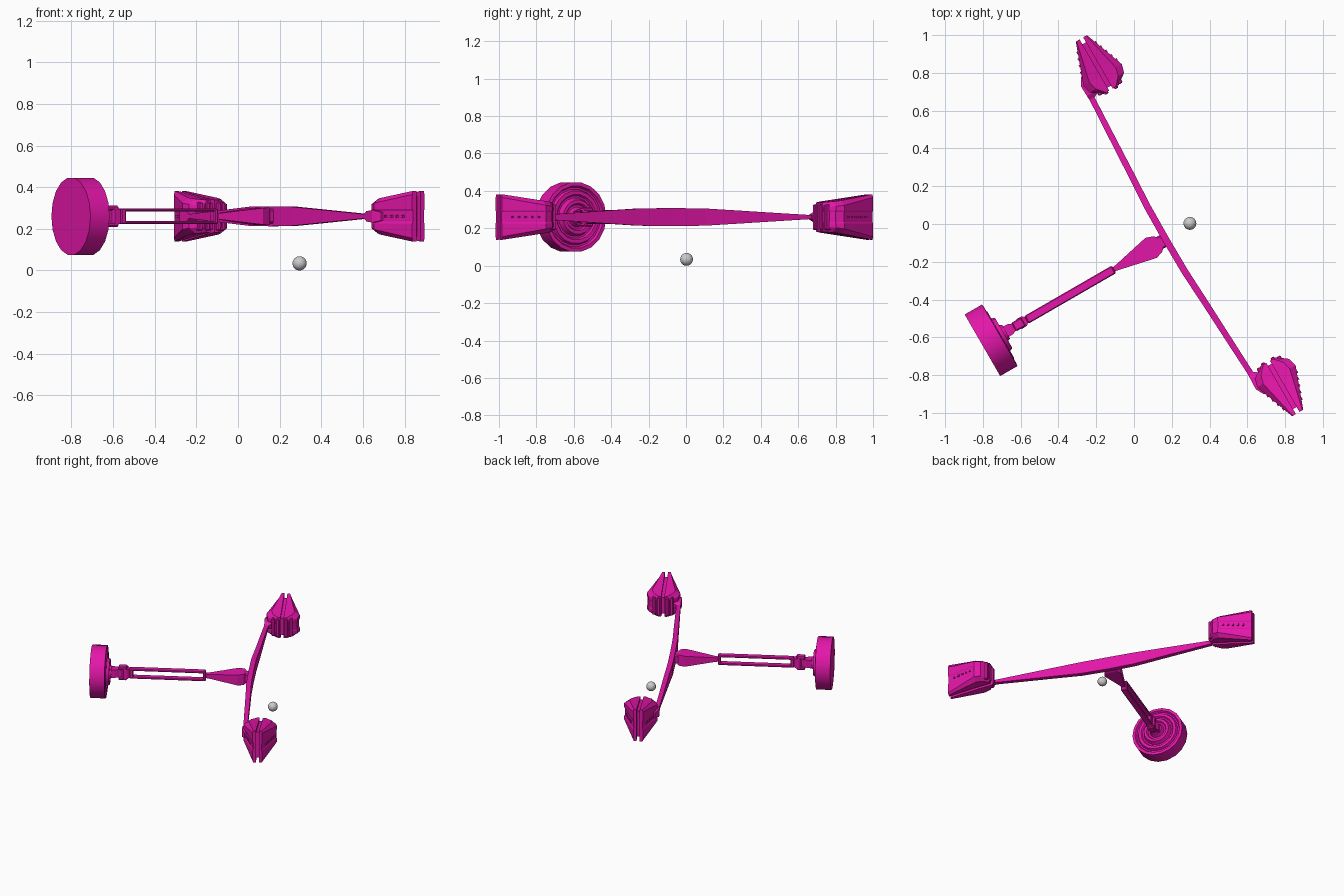
import bpy, bmesh, math
from mathutils import Matrix, Vector

if "Cube" in bpy.data.objects:
    bpy.data.objects.remove(bpy.data.objects["Cube"])

# Local frame: X along the arm, Y along the cross bar, then turned 30 degrees
FRAME = Matrix.Translation((0.0775, -0.134, 0.26)) @ Matrix.Rotation(math.radians(30), 4, 'Z')
magenta = bpy.data.materials.new("magenta_paint")
magenta.diffuse_color = (0.78, 0.008, 0.40, 1)
magenta.use_nodes = True
magenta.node_tree.nodes["Principled BSDF"].inputs["Base Color"].default_value = magenta.diffuse_color


def finish(name, bm, smooth=False, bevel=0):
    bmesh.ops.recalc_face_normals(bm, faces=bm.faces)
    me = bpy.data.meshes.new(name)
    bm.to_mesh(me)
    bm.free()
    ob = bpy.data.objects.new(name, me)
    bpy.context.collection.objects.link(ob)
    ob.matrix_world = FRAME
    me.materials.append(magenta)
    if bevel:
        mod = ob.modifiers.new("bevel", 'BEVEL')
        mod.width, mod.segments = bevel, 1
    if smooth:
        bpy.ops.object.select_all(action='DESELECT')
        ob.select_set(True)
        bpy.context.view_layer.objects.active = ob
        bpy.ops.object.shade_smooth_by_angle(angle=math.radians(30))
    return ob


def loft(name, rings, **kw):
    bm = bmesh.new()
    vs = [[bm.verts.new(p) for p in ring] for ring in rings]
    n = len(vs[0])
    for a, b in zip(vs, vs[1:]):
        for i in range(n):
            j = (i + 1) % n
            bm.faces.new((a[i], a[j], b[j], b[i]))
    bm.faces.new(vs[0])
    bm.faces.new(vs[-1])
    return finish(name, bm, **kw)


def box(name, lo, hi, **kw):
    rings = [[(x, lo[1], lo[2]), (x, hi[1], lo[2]), (x, hi[1], hi[2]), (x, lo[1], hi[2])]
             for x in (lo[0], hi[0])]
    return loft(name, rings, **kw)


def along_arm(name, stations, **kw):
    # stations: x, half width, half height
    return loft(name, [[(x, -w, -h), (x, w, -h), (x, w, h), (x, -w, h)]
                       for x, w, h in stations], **kw)


def lathe(name, profile, sides, **kw):
    return loft(name, [[(x, r * math.cos(2 * math.pi * i / sides), r * math.sin(2 * math.pi * i / sides))
                        for i in range(sides)] for x, r in profile], **kw)


# Bowed cross bar
bar = [(0, .105, .048, .018), (.2, .107, .046, .018), (.4, .118, .035, .017),
       (.65, .13, .021, .016), (.87, .141, .009, .015)]
stations = [(-w, u, h, t) for w, u, h, t in bar[:0:-1]] + bar
loft("cross_bar", [[(u - t, w, -h), (u + t, w, -h), (u + t, w, h), (u - t, w, h)]
                   for w, u, h, t in stations])

# Split wedge pods on both bar ends
CU = .25
pod = [(.832, .048, .078), (.875, .105, .083), (.92, .117, .088), (1.145, .034, .122)]
for s, side in ((1, "rear"), (-1, "front")):
    for m, half in ((1, "inner"), (-1, "outer")):
        rings = []
        for w, d, h in pod:
            k = (w - .832) / .313
            top = d * (.62 + .25 * k)
            zb = h * (.66 + .2 * k)
            sec = [(.011, h), (top, h), (d, zb), (d, .034), (d - .004, .026)]
            sec += [(a, -z) for a, z in reversed(sec)]
            rings.append([(CU + m * a, s * w, z) for a, z in sec])
        loft(f"{side}_{half}_pod_shell", rings)
        # Row of vent studs along the sloping side
        for i in range(5):
            f = .15 + i * .15
            w = .92 + .225 * f
            d = .117 - .083 * f
            c = CU + m * d
            box(f"{side}_{half}_vent_{i + 1}", (c - .005, s * w - .007, -.006), (c + .005, s * w + .007, .006))
        # Fingers on the inner end
        for i, d in enumerate((.03, .062)):
            a, b = sorted((s * (.822 + .012 * i), s * .9))
            box(f"{side}_{half}_finger_{i + 1}", (CU + m * d - .011, a, -.068), (CU + m * d + .011, b, .068),
                bevel=.004)
    # Recessed divider between the halves
    loft(f"{side}_pod_divider", [[(CU - .013, s * w, -h), (CU + .013, s * w, -h),
                                  (CU + .013, s * w, h), (CU - .013, s * w, h)]
                                 for w, h in ((.85, .062), (1.115, .098))])
    # Bracket joining bar and pod
    loft(f"{side}_pod_bracket", [[(a, s * w, -h), (b, s * w, -h), (b, s * w, h), (a, s * w, h)]
                                 for w, a, b, h in ((.84, .124, .158, .01), (.865, .123, .19, .025),
                                                    (.925, .121, .17, .03), (.97, .145, .18, .02))])

# Tapered hub behind the bar
along_arm("hub_taper", [(-.225, .010, .014), (-.19, .016, .016), (.015, .061, .04), (.055, .048, .042),
                        (.07, .033, .036)])
along_arm("hub_block", [(.05, .036, .034), (.095, .036, .034)], bevel=.008)

# Twin rail arm with end caps
for s, nm in ((1, "upper"), (-1, "lower")):
    a, b = sorted((s * .023, s * .037))
    box(f"{nm}_rail", (-.745, -.023, a), (-.215, .023, b), bevel=.005)
box("rail_cap_near", (-.232, -.022, -.036), (-.212, .022, .036), bevel=.004)
box("rail_cap_far", (-.748, -.022, -.036), (-.722, .022, .036), bevel=.004)

# Wheel joint: collar, fork cheeks and axle post
along_arm("joint_collar", [(-.745, .016, .03), (-.76, .028, .036), (-.79, .03, .036), (-.80, .022, .03)])
for s, nm in ((1, "upper"), (-1, "lower")):
    a, b = sorted((s * .028, s * .051))
    box(f"{nm}_fork_cheek", (-.825, -.026, a), (-.765, .026, b), bevel=.006)
along_arm("axle_post", [(-.79, .02, .034), (-.82, .02, .03), (-.845, .03, .03), (-.89, .032, .032)])

# Drum wheel with stepped rings on the inner side
lathe("drum_wheel", [(-1.016, .188), (-.91, .188), (-.908, .168), (-.922, .16), (-.922, .15),
                     (-.904, .142), (-.904, .122), (-.915, .114), (-.915, .104), (-.886, .092),
                     (-.886, .074), (-.9, .066), (-.9, .054), (-.872, .042), (-.872, .02)],
      18, smooth=True)

# Loose grey ball
bpy.ops.mesh.primitive_uv_sphere_add(segments=24, ring_count=16, radius=.034, location=(.296, .003, .034))
ball = bpy.context.object
ball.name = "grey_ball"
bpy.ops.object.shade_smooth()
